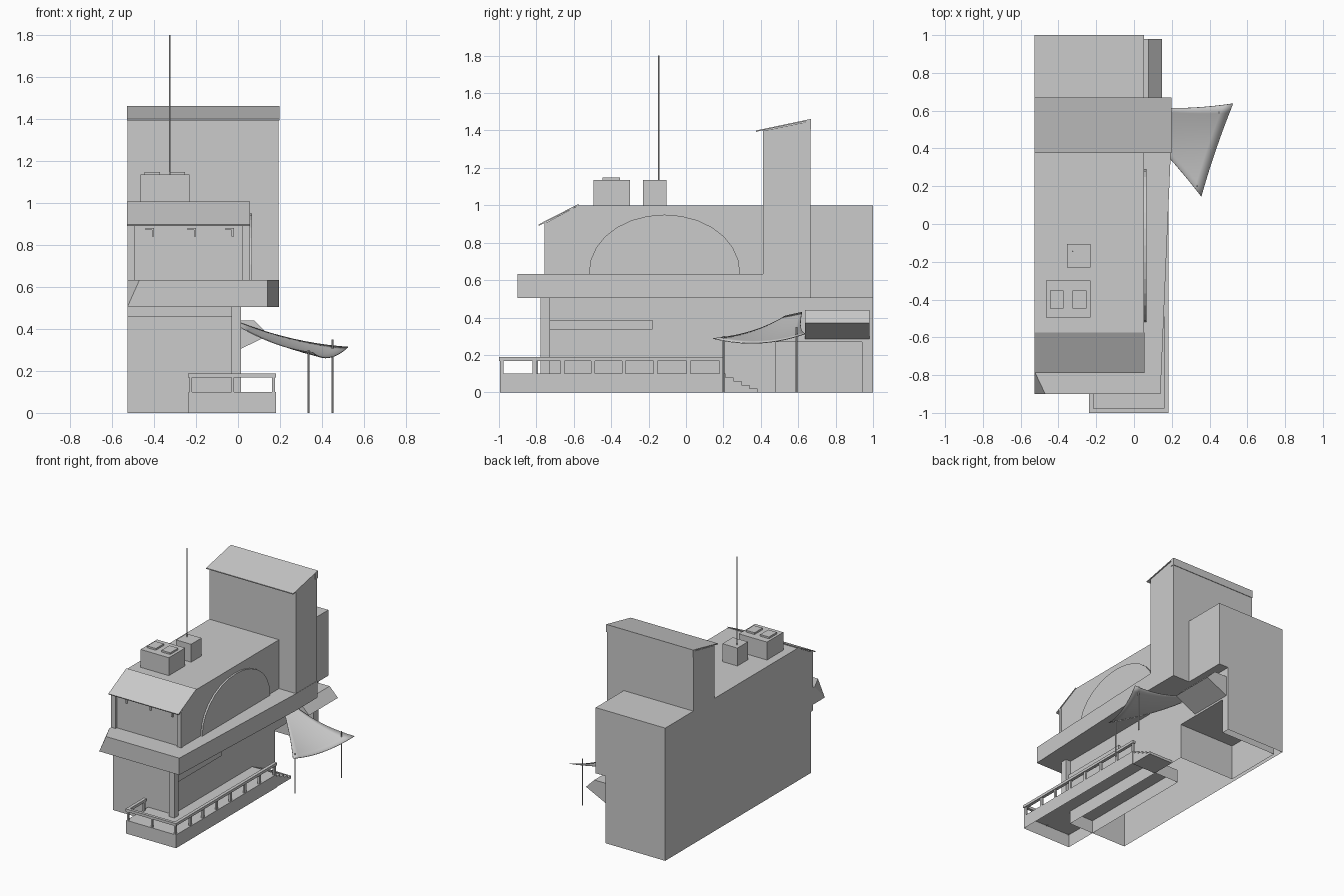
import bpy, bmesh, math
from mathutils import Vector

if "Cube" in bpy.data.objects:
    bpy.data.objects.remove(bpy.data.objects["Cube"])


def make(name, verts, faces):
    me = bpy.data.meshes.new(name)
    me.from_pydata(verts, [], faces)
    bm = bmesh.new()
    bm.from_mesh(me)
    bmesh.ops.recalc_face_normals(bm, faces=bm.faces)
    bm.to_mesh(me)
    bm.free()
    ob = bpy.data.objects.new(name, me)
    bpy.context.collection.objects.link(ob)
    return ob


def prism(name, pts, a, b, axis):
    """Extrude a 2D profile from a to b along x (pts = y,z), y (x,z) or z (x,y)."""
    place = {'x': lambda p, t: (t, p[0], p[1]),
             'y': lambda p, t: (p[0], t, p[1]),
             'z': lambda p, t: (p[0], p[1], t)}[axis]
    n = len(pts)
    verts = [place(p, a) for p in pts] + [place(p, b) for p in pts]
    faces = [tuple(range(n)), tuple(range(2 * n - 1, n - 1, -1))]
    faces += [(i, (i + 1) % n, (i + 1) % n + n, i + n) for i in range(n)]
    return make(name, verts, faces)


def box(name, x0, x1, y0, y1, z0, z1):
    return prism(name, [(x0, y0), (x1, y0), (x1, y1), (x0, y1)], z0, z1, 'z')


def pole(name, x, y, z0, z1, r=0.005, n=8):
    pts = [(x + r * math.cos(2 * math.pi * i / n), y + r * math.sin(2 * math.pi * i / n)) for i in range(n)]
    return prism(name, pts, z0, z1, 'z')


def open_bottom(ob):
    """Remove the faces lying on the ground."""
    bm = bmesh.new()
    bm.from_mesh(ob.data)
    low = [f for f in bm.faces if all(v.co.z < 0.001 for v in f.verts)]
    bmesh.ops.delete(bm, geom=low, context='FACES_ONLY')
    bm.to_mesh(ob.data)
    bm.free()


L = -0.527  # common flush left wall
W = -0.028  # lower right wall

# Lower storey with a loading bay cut into its right rear
lower = box("lower_storey", L, W, -0.735, 1.0, 0, 0.505)
cutter = box("bay_cutter", -0.5, 0.3, 0.48, 0.94, -0.1, 0.27)
cutter.hide_render = True
mod = lower.modifiers.new("bay", 'BOOLEAN')
mod.operation, mod.object, mod.solver = 'DIFFERENCE', cutter, 'EXACT'
bpy.context.view_layer.objects.active = lower
bpy.ops.object.modifier_apply(modifier=mod.name)
bpy.data.objects.remove(cutter)
open_bottom(lower)
box("corner_post", W - 0.004, 0.014, -0.777, -0.728, 0.1, 0.505)
box("front_band", L, W, -0.76, -0.73, 0.46, 0.505)
box("side_window_band", W - 0.01, W + 0.018, -0.728, -0.18, 0.335, 0.388)

# Upper storey with sloping front
prism("upper_storey", [(-0.742, 0.505), (1.0, 0.505), (1.0, 1.0), (-0.575, 1.0), (-0.742, 0.91)],
      L, 0.053, 'x')
prism("front_roof", [(-0.787, 0.89), (-0.575, 1.0), (-0.575, 1.007), (-0.79, 0.897)], L - 0.001, 0.056, 'x')
for i, x in enumerate((L, 0.02)):
    box(f"front_wall_post_{i}", x, x + 0.036, -0.757, -0.735, 0.63, 0.91)
for i, x in enumerate((-0.44, -0.24, -0.06)):
    box(f"eave_bracket_{i}", x, x + 0.04, -0.752, -0.735, 0.872, 0.882)
    box(f"eave_bracket_leg_{i}", x + 0.03, x + 0.04, -0.752, -0.735, 0.84, 0.872)

# Large arched frame and its panel on the right wall
arch = [(-0.115 + 0.405 * math.cos(math.pi * i / 14), 0.63 + 0.32 * math.sin(math.pi * i / 14) ** 0.95)
        for i in range(15)]
prism("arch_panel", arch, 0.045, 0.066, 'x')

# Overhanging skirt, tapered in plan, with its front left corner sliced off
skirt = prism("skirt", [(L, -0.9), (0.14, -0.9), (0.196, 0.41), (0.196, 0.667), (L, 0.667)],
              0.505, 0.632, 'z')
bm = bmesh.new()
bm.from_mesh(skirt.data)
a, b, c = Vector((L, -0.78, 0.632)), Vector((-0.47, -0.9, 0.632)), Vector((L, -0.9, 0.505))
nrm = (b - a).cross(c - a)
if nrm.dot(Vector((L, -0.9, 0.632)) - a) < 0:
    nrm.negate()
bmesh.ops.bisect_plane(bm, geom=bm.verts[:] + bm.edges[:] + bm.faces[:], plane_co=a,
                       plane_no=nrm.normalized(), clear_outer=True, dist=1e-5)
bmesh.ops.holes_fill(bm, edges=[e for e in bm.edges if e.is_boundary])
bmesh.ops.recalc_face_normals(bm, faces=bm.faces)
bm.to_mesh(skirt.data)
bm.free()

# Tower and its mono-pitch roof
prism("tower", [(0.412, 0.52), (0.665, 0.52), (0.665, 1.45), (0.412, 1.398)], L, 0.194, 'x')
prism("tower_roof", [(0.375, 1.393), (0.64, 1.448), (0.64, 1.405), (0.669, 1.405), (0.669, 1.462),
                     (0.375, 1.4)], L - 0.001, 0.198, 'x')

# Rooftop units and mast
box("roof_unit_front", -0.465, -0.23, -0.495, -0.3, 0.99, 1.135)
for i, x in enumerate((-0.445, -0.325)):
    box(f"roof_unit_cap_{i}", x, x + 0.073, -0.447, -0.352, 1.13, 1.148)
box("roof_unit_rear", -0.355, -0.23, -0.23, -0.105, 0.99, 1.135)
pole("mast", -0.325, -0.145, 1.13, 1.8, 0.004)

# Bay awning
prism("bay_awning", [(W, 0.44), (0.078, 0.44), (0.147, 0.37), (W, 0.285)], 0.635, 0.98, 'y')

# Deck, open underneath, and steps
deck = box("deck", -0.235, 0.18, -0.995, 0.2, 0, 0.1)
open_bottom(deck)
steps = [(0.195, 0.0), (0.195, 0.1)]
for i in range(5):
    z = 0.1 - 0.02 * i
    steps += [(0.21 + 0.043 * i, z), (0.21 + 0.043 * i, z - 0.02)]
prism("steps", steps, W, 0.175, 'x')

# Railing
t = 0.02
for i, y in enumerate((-0.985, -0.81, -0.66, -0.497, -0.333, -0.163, 0.013, 0.19)):
    box(f"side_rail_post_{i}", 0.162, 0.176, y - t / 2, y + t / 2, 0.095, 0.17)
for i, x in enumerate((-0.225, -0.025)):
    box(f"front_rail_post_{i}", x - 0.007, x + 0.007, -0.993, -0.98, 0.095, 0.17)
box("left_rail_post", -0.232, -0.218, -0.81, -0.79, 0.095, 0.17)
box("side_rail", 0.158, 0.182, -1.0, 0.205, 0.168, 0.188)
box("front_rail", -0.238, 0.16, -1.0, -0.978, 0.168, 0.188)
box("left_rail", -0.238, -0.214, -0.98, -0.78, 0.168, 0.188)

# Sagging shade sail on two poles
A, B = Vector((0.012, 0.62, 0.43)), Vector((0.012, 0.53, 0.41))
C, D = Vector((0.525, 0.637, 0.315)), Vector((0.357, 0.146, 0.29))
N = 10
verts = []
for i in range(N + 1):
    u = i / N
    for j in range(N + 1):
        v = j / N
        p = A.lerp(C, u).lerp(B.lerp(D, u), v)
        p.z -= 0.08 * u * (1 - u) + 0.15 * v * (1 - v) * u * u
        p.y += 0.06 * u * (1 - u) * (2 * v - 1)
        p.x -= 0.03 * v * (1 - v) * u
        verts.append(p)
faces = [(i * (N + 1) + j, (i + 1) * (N + 1) + j, (i + 1) * (N + 1) + j + 1, i * (N + 1) + j + 1)
         for i in range(N) for j in range(N)]
sail = make("shade_sail", verts, faces)
sol = sail.modifiers.new("thickness", 'SOLIDIFY')
sol.thickness = 0.004
for p in sail.data.polygons:
    p.use_smooth = True
pole("sail_pole_front", 0.335, 0.2, 0, 0.3)
pole("sail_pole_rear", 0.45, 0.59, 0, 0.35)
